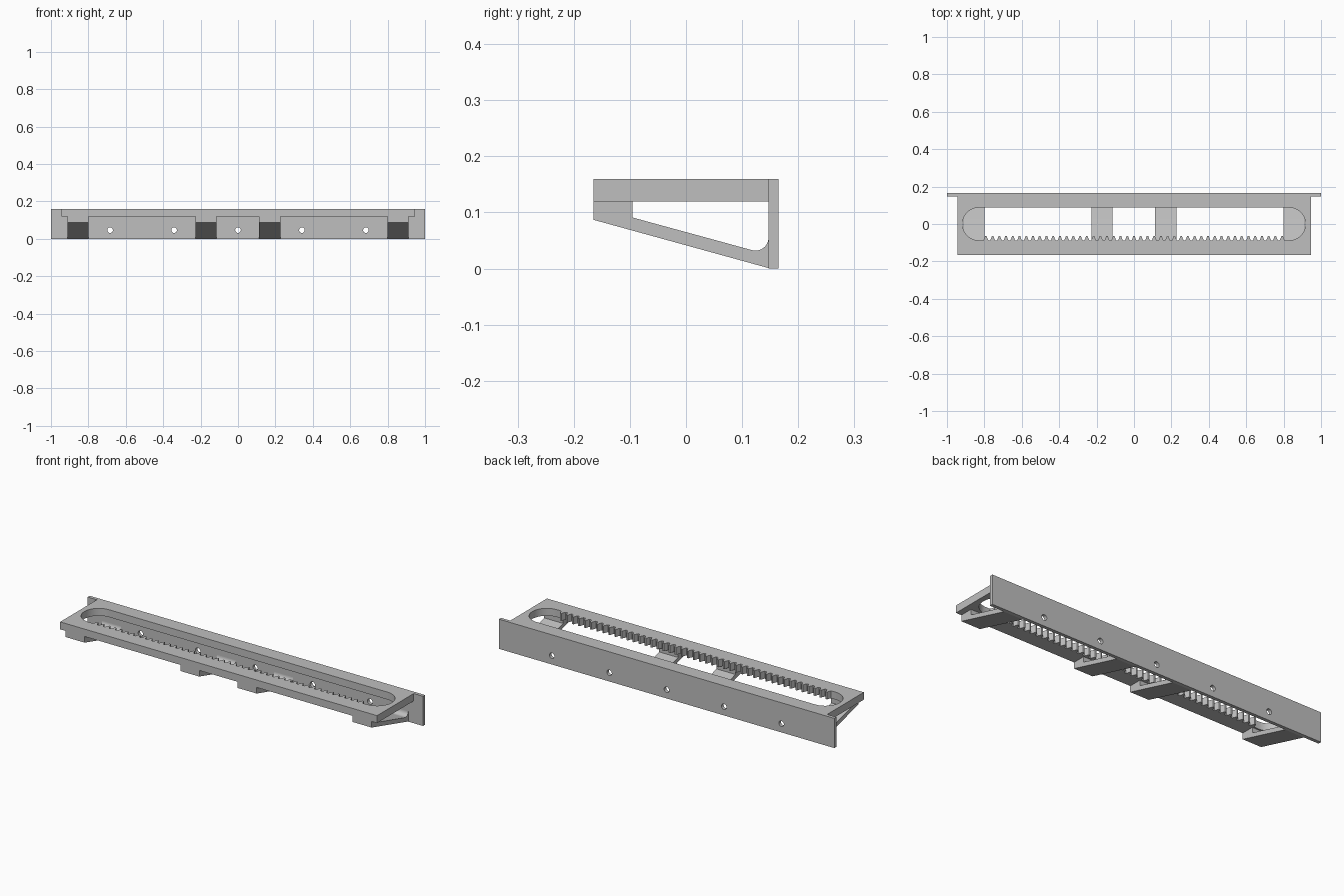
import bpy, bmesh, math
from mathutils import Matrix

old = bpy.data.objects.get("Cube")
if old:
    bpy.data.objects.remove(old, do_unlink=True)

grey = bpy.data.materials.new("light grey")
grey.use_nodes = True
colour = (0.52, 0.52, 0.52, 1)
grey.diffuse_color = colour
grey.node_tree.nodes["Principled BSDF"].inputs["Base Color"].default_value = colour


def arc(cx, cy, r, start, end, steps):
    angles = [math.radians(start + (end - start) * i / steps) for i in range(steps + 1)]
    return [(cx + r * math.cos(a), cy + r * math.sin(a)) for a in angles]


def rect(x0, y0, x1, y1):
    return [(x0, y0), (x1, y0), (x1, y1), (x0, y1)]


def extrude(name, loops, thickness, matrix):
    """Fill closed loops (inner ones become holes) and extrude about the middle."""
    curve = bpy.data.curves.new(name + " outline", "CURVE")
    curve.dimensions = "2D"
    curve.fill_mode = "BOTH"
    curve.extrude = thickness / 2
    for loop in loops:
        spline = curve.splines.new("POLY")
        spline.points.add(len(loop) - 1)
        for point, (x, y) in zip(spline.points, loop):
            point.co = (x, y, 0, 1)
        spline.use_cyclic_u = True
    helper = bpy.data.objects.new(name + " helper", curve)
    bpy.context.collection.objects.link(helper)
    graph = bpy.context.evaluated_depsgraph_get()
    mesh = bpy.data.meshes.new_from_object(helper.evaluated_get(graph))
    bpy.data.objects.remove(helper, do_unlink=True)
    bm = bmesh.new()
    bm.from_mesh(mesh)
    bmesh.ops.remove_doubles(bm, verts=bm.verts, dist=0.00005)
    bmesh.ops.transform(bm, matrix=matrix, verts=bm.verts)
    bmesh.ops.recalc_face_normals(bm, faces=bm.faces)
    bm.to_mesh(mesh)
    bm.free()
    mesh.materials.clear()
    mesh.materials.append(grey)
    obj = bpy.data.objects.new(name, mesh)
    bpy.context.collection.objects.link(obj)
    bpy.ops.object.select_all(action="DESELECT")
    obj.select_set(True)
    bpy.context.view_layer.objects.active = obj
    bpy.ops.object.shade_smooth_by_angle(angle=math.radians(25))
    return obj


# Shelf with a long rounded slot, toothed like a rack along its front edge
R, END, PITCH, TIP = 0.087, 0.83, 0.036, -0.064
slot = arc(END, 0, R, -90, 90, 24) + arc(-END, 0, R, 90, 270, 24)
for i in range(-22, 23):
    x = i * PITCH
    slot += [(x - 0.013, -R), (x - 0.009, -0.079), (x - 0.004, TIP),
             (x + 0.004, TIP), (x + 0.009, -0.079), (x + 0.013, -R)]
extrude("rack_shelf", [rect(-0.945, -0.165, 0.945, 0.147), slot], 0.04,
        Matrix.Translation((0, 0, 0.14)))

# Wall plate with a row of screw holes
holes = [arc(i * 0.342, 0.047, 0.015, 0, 345, 23) for i in range(-2, 3)]
facing_front = Matrix(((1, 0, 0, 0), (0, 0, -1, 0.156), (0, 1, 0, 0), (0, 0, 0, 1)))
extrude("wall_plate", [rect(-1, 0, 1, 0.16)] + holes, 0.018, facing_front)

# Sloping braces below the shelf, with a rounded inner corner at the wall
brace = [(-0.165, 0.12), (-0.165, 0.087), (0.147, 0.001)]
brace += arc(0.124, 0.055, 0.023, 0, -105, 10)
brace += [(-0.095, 0.091), (-0.095, 0.12)]
for name, x in (("outer_right", -0.856), ("inner_right", -0.172),
                ("inner_left", 0.17), ("outer_left", 0.856)):
    sideways = Matrix(((0, 0, 1, x), (1, 0, 0, 0), (0, 1, 0, 0), (0, 0, 0, 1)))
    extrude(name + "_brace", [brace], 0.113, sideways)
